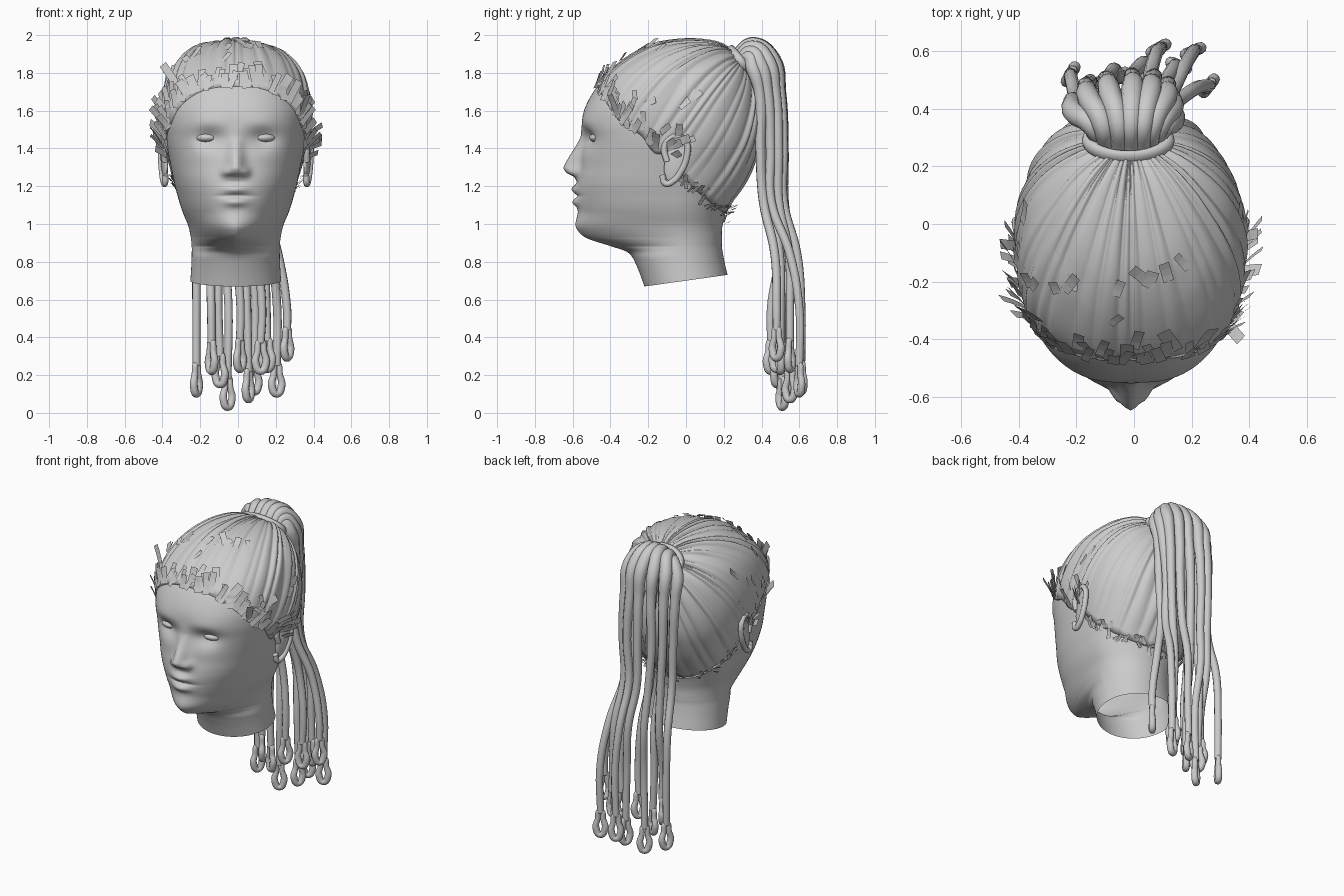
import bpy, math, random
from math import sin, cos, pi, exp
from mathutils import Vector
from mathutils.bvhtree import BVHTree

if "Cube" in bpy.data.objects:
    bpy.data.objects.remove(bpy.data.objects["Cube"])

random.seed(4)
CX = -0.012                      # head sits slightly off centre


def mesh_obj(name, verts, faces, smooth=True):
    me = bpy.data.meshes.new(name)
    me.from_pydata([tuple(v) for v in verts], [], faces)
    me.update()
    ob = bpy.data.objects.new(name, me)
    bpy.context.collection.objects.link(ob)
    if smooth:
        me.polygons.foreach_set("use_smooth", [True] * len(me.polygons))
    return ob


def catmull(rows, t, closed=False):
    n = len(rows)
    i = min(int(t), n - 1 if closed else n - 2)
    f = t - i
    pick = (lambda k: rows[k % n]) if closed else (lambda k: rows[max(0, min(n - 1, k))])
    return [0.5 * (2 * b + (c - a) * f + (2 * a - 5 * b + 4 * c - d) * f * f + (3 * b - a - 3 * c + d) * f ** 3)
            for a, b, c, d in zip(pick(i - 1), pick(i), pick(i + 1), pick(i + 2))]


def lerp_table(tab, z):
    for (z0, v0), (z1, v1) in zip(tab, tab[1:]):
        if z0 <= z <= z1:
            return v0 + (v1 - v0) * (z - z0) / (z1 - z0)
    return tab[-1][1]


def grid_faces(rows, cols):
    return [(r * cols + c, r * cols + (c + 1) % cols, (r + 1) * cols + (c + 1) % cols, (r + 1) * cols + c)
            for r in range(rows - 1) for c in range(cols)]


def bump(x, z, x0, z0, sx, sz):
    return exp(-((abs(x) - x0) / sx) ** 2 - ((z - z0) / sz) ** 2)


# head: cross-sections as z, front y, back y, half width
HEAD = [(.70, -.22, .22, .24), (.78, -.255, .205, .235), (.845, -.30, .195, .233), (.88, -.39, .19, .233),
        (.905, -.47, .19, .235), (.93, -.535, .19, .238), (.965, -.573, .19, .245), (1.0, -.585, .195, .255),
        (1.06, -.573, .21, .28), (1.11, -.577, .23, .297), (1.15, -.58, .25, .308), (1.2, -.58, .28, .322),
        (1.25, -.573, .305, .333), (1.3, -.563, .325, .343), (1.35, -.557, .34, .353), (1.4, -.55, .355, .363),
        (1.46, -.545, .365, .372), (1.54, -.55, .37, .377), (1.62, -.533, .365, .373), (1.72, -.475, .345, .352),
        (1.80, -.39, .31, .315), (1.88, -.265, .25, .24), (1.925, -.15, .17, .15), (1.945, -.01, .03, .01)]
NOSE = [(0, 0), (1.225, 0), (1.25, .02), (1.27, .064), (1.295, .086), (1.32, .08), (1.40, .042), (1.46, .014),
        (1.53, 0), (3, 0)]
# roundness of the front half and depth of its widest point, by height
FRONT = [(0, 2), (.83, 2), (.88, 1.5), (.93, 1.5), (1.0, 1.75), (1.08, 2.0), (1.25, 2.25), (1.5, 2.45), (1.75, 2.4),
         (1.95, 2.1)]
MID = [(0, 0), (.7, 0), (1.0, -.05), (1.3, -.08), (1.6, -.09), (1.85, -.05), (3, -.05)]


def face_relief(x, z):
    d = lerp_table(NOSE, z) * exp(-(x / (.036 + .1 * max(0, min(.1, 1.40 - z)))) ** 2)
    d += .028 * bump(x, z, .052, 1.275, .024, .026)                # nostril wings
    d += .026 * bump(x, z, 0, 1.183, .062, .022)                   # lips
    d += .024 * bump(x, z, 0, 1.115, .058, .022)
    d -= .012 * bump(x, z, 0, 1.148, .085, .008)
    d -= .034 * bump(x, z, .14, 1.45, .075, .05)                   # eye sockets
    d += .006 * bump(x, z, .15, 1.54, .10, .04)                    # brows
    return d


COLS, STEP = 168, 6
verts, rings = [], (len(HEAD) - 1) * STEP + 1
for r in range(rings):
    z, yf, yb, w = catmull(HEAD, r / STEP)
    cy = lerp_table(MID, z) if z < 1.88 else (yf + yb) / 2
    for c in range(COLS):
        a = 2 * pi * c / COLS
        sx, sy = sin(a), -cos(a)
        n = lerp_table(FRONT, z) if sy < 0 else 2.0 + .2 * (z > 1.2) * min(1, (z - 1.2) * 4)
        x = w * math.copysign(abs(sx) ** (2 / n), sx)
        y = cy + abs(sy) ** (2 / n) * ((yf - cy) if sy < 0 else (yb - cy))
        if sy < -.2:
            y -= face_relief(x, z)
        verts.append(Vector((x, y, z + .14 * y * max(0, 1 - (z - .7) / .15))))
faces = grid_faces(rings, COLS)
faces.append(tuple(range((rings - 1) * COLS, rings * COLS)))       # close the crown
tree = BVHTree.FromPolygons(verts, faces)
head_parts = [mesh_obj("head", verts, faces)]
C = Vector((0, -.03, 1.45))


def skull_hit(d):
    for k in range(12):                                            # nudge rays that slip between faces
        hit = tree.ray_cast(C, d + Vector((.0011, .0007, .0005)) * k)[0]
        if hit:
            return hit
    return C + d * .45


def ellipsoid(name, loc, scale, rot=(0, 0, 0)):
    bpy.ops.mesh.primitive_uv_sphere_add(segments=24, ring_count=14, location=loc, rotation=rot)
    ob = bpy.context.object
    ob.name, ob.scale = name, scale
    bpy.ops.object.shade_smooth()
    return ob


def tubes(name, splines, depth, cyclic=False):
    """splines: lists of (point, radius factor)"""
    cu = bpy.data.curves.new(name, 'CURVE')
    cu.dimensions, cu.bevel_depth, cu.bevel_resolution = '3D', depth, 3
    cu.use_fill_caps = True
    for pts in splines:
        sp = cu.splines.new('BEZIER')
        sp.bezier_points.add(len(pts) - 1)
        sp.use_cyclic_u, sp.resolution_u = cyclic, 7
        for bp, (p, rad) in zip(sp.bezier_points, pts):
            bp.co, bp.radius = p, rad
            bp.handle_left_type = bp.handle_right_type = 'AUTO'
    ob = bpy.data.objects.new(name, cu)
    bpy.context.collection.objects.link(ob)
    bpy.ops.object.select_all(action='DESELECT')
    bpy.context.view_layer.objects.active = ob
    ob.select_set(True)
    bpy.ops.object.convert(target='MESH')
    bpy.ops.object.shade_smooth()
    return bpy.context.object


# eyes and ears
EAR = [(-.10, 1.33), (-.115, 1.40), (-.09, 1.45), (-.045, 1.465), (0, 1.435), (.005, 1.36), (-.025, 1.28),
       (-.07, 1.225), (-.11, 1.215), (-.125, 1.26)]
for s, side in ((1, "left"), (-1, "right")):
    eye_y = min(v.y for v in verts if abs(v.x - .155) < .012 and abs(v.z - 1.455) < .02)
    head_parts.append(ellipsoid(side + "_eye", (s * .155, eye_y + .034, 1.457), (.06, .048, .027), (0, 0, s * .3)))
    head_parts.append(ellipsoid(side + "_ear_bowl", (s * .378, -.055, 1.34), (.016, .055, .118), (-.3, 0, s * -.2)))
    rim = [(Vector((s * (.375 + .18 * (y + .11)), y, z)), 1.0) for y, z in EAR]
    head_parts.append(tubes(side + "_ear_rim", [rim], .017))

# swept-back hair: strands run from the tie to the hairline over the skull
TIE = (Vector((0, .28, 1.85)) - C).normalized()
HALF = [(0, -.47, 1.73), (.10, -.46, 1.72), (.20, -.43, 1.68), (.29, -.39, 1.61), (.335, -.32, 1.52), (.35, -.23, 1.47),
        (.36, -.17, 1.38), (.36, -.10, 1.36), (.35, -.03, 1.27), (.33, .03, 1.19), (.25, .12, 1.12),
        (.12, .19, 1.07), (0, .22, 1.055)]
LINE = HALF + [(-x, y, z) for x, y, z in HALF[-2:0:-1]]
LOCKS = 38
amp = [random.uniform(.004, .02) for _ in range(LOCKS)]


def hair_pt(u, s, lift=0):
    u %= 1
    e = (Vector(catmull(LINE, u * len(LINE), True)) - C).normalized()
    ang = TIE.angle(e)
    d = (TIE * sin((1 - s) * ang) + e * sin(s * ang)) / sin(ang)
    k = (u + .006 * sin(14 * pi * u) + .004 * sin(34 * pi * u) + .006 * sin(2 * pi * u) * sin(5 * s)) % 1 * LOCKS
    ridge = amp[int(k) % LOCKS] * abs(sin(pi * k)) ** .8 * (1 - .7 * s ** 5) * min(1, s * 5)
    return skull_hit(d) + d * (.005 + .02 * (1 - min(1, s) ** 4) + ridge + lift), d


HC, HR = LOCKS * 9, 24
hv = [hair_pt(c / HC, min(1, r / (HR - 2)), 0 if r < HR - 1 else -.02)[0] for r in range(HR) for c in range(HC)]
head_parts.append(mesh_obj("swept_hair", hv, grid_faces(HR, HC)))

# loose flat wisps along the hairline and over the crown
wv, wf = [], []


def wisp(u, s, length, width, tilt, turn):
    p, n = hair_pt(u, s, .004)
    t = (hair_pt(u, s - .04)[0] - p).normalized()
    side = n.cross(t).normalized()
    t = (t * cos(turn) + side * sin(turn)).normalized()
    side = n.cross(t).normalized()
    base = len(wv)
    for k in range(4):
        f = k / 3
        q = p + t * length * f * cos(tilt) + n * length * (f * sin(tilt) + .12 * f * f)
        wv.extend([q - side * width / 2, q + side * width / 2])
    wf.extend([(base + 2 * k, base + 2 * k + 1, base + 2 * k + 3, base + 2 * k + 2) for k in range(3)])


R = random.uniform
for i in range(36):                                   # forehead
    wisp((i / 35 - .5) * .34, R(.92, 1.02), R(.08, .14), R(.03, .05), R(0, .3), R(-.4, .4))
for i in range(34):                                   # temples and sideburns
    wisp((-1) ** i * R(.12, .30), R(.84, 1.02), R(.08, .13), R(.03, .045), R(.05, .65), R(-.6, .6))
for i in range(44):                                   # nape
    wisp(.5 + (i / 43 - .5) * .32, R(.98, 1.05), R(.05, .085), R(.014, .024), R(.05, .5), R(-.8, .8))
for i in range(20):                                   # crown
    wisp(R(-.25, .25), R(.55, .88), R(.05, .1), R(.025, .045), R(0, .2), R(-.8, .8))
head_parts.append(mesh_obj("loose_wisps", wv, wf, False))
for ob in head_parts:
    ob.location.x += CX

# hair tie
bpy.ops.mesh.primitive_torus_add(major_radius=.135, minor_radius=.026, major_segments=40, minor_segments=12,
                                 location=(-.02, .29, 1.86), rotation=(-.85, 0, 0))
tie = bpy.context.object
tie.name, tie.scale = "hair_tie", (1, .65, 1)
bpy.ops.object.shade_smooth()

# ponytail strands: start x, shoulder x, shoulder y, end x, end y, bottom z
TAIL = [(-.13, -.215, .43, -.22, .52, .08), (-.10, -.165, .48, -.14, .45, .20), (-.08, -.12, .42, -.095, .48, .13),
        (-.05, -.09, .505, -.055, .51, .01), (-.02, -.04, .42, .01, .48, .21), (-.01, -.005, .51, .055, .55, .05),
        (.03, .06, .505, .085, .61, .09), (.04, .07, .43, .12, .50, .20), (.06, .115, .48, .155, .55, .21),
        (.08, .135, .44, .205, .60, .08), (.09, .14, .40, .26, .48, .27)]
strands, loops = [], []
for i, (xr, xs, ys, xe, ye, zb) in enumerate(TAIL):
    k = (ys - .41) / .1                               # 0 inner strand, 1 outer strand
    top = Vector((xe, ye, zb + .17))
    path = [((xr, .29 - .03 * k, 1.82 + .08 * k), 1.1), ((xr * 1.1, .335 + .02 * k, 1.89 + .065 * k), 1.5),
            ((xs * .95, ys - .045, 1.83 + .04 * k), 1.6), ((xs, ys - .01, 1.70), 1.25),
            ((xs + R(-.015, .015), ys + R(-.01, .01), 1.40), 1.05), ((xs * .95, ys + .01, 1.12), 1),
            ((xs * .4 + xe * .6, (ys + ye) / 2 + .03, .84), .95), ((xe + R(-.01, .01), ye, .55), .9), (top, .85)]
    strands.append([(Vector(p), r) for p, r in path])
    a = R(-1.2, 1.2)
    axis = Vector((cos(a), sin(a), 0))
    loops.append([(top + axis * dx + Vector((0, 0, dz)), r) for dx, dz, r in
                  ((0, .01, .8), (.018, -.05, .9), (.028, -.105, 1.1), (0, -.149, 1.1), (-.028, -.105, 1.1),
                   (-.018, -.05, .9))])
tubes("ponytail_strands", strands, .025)
tubes("strand_end_loops", loops, .019, True)
